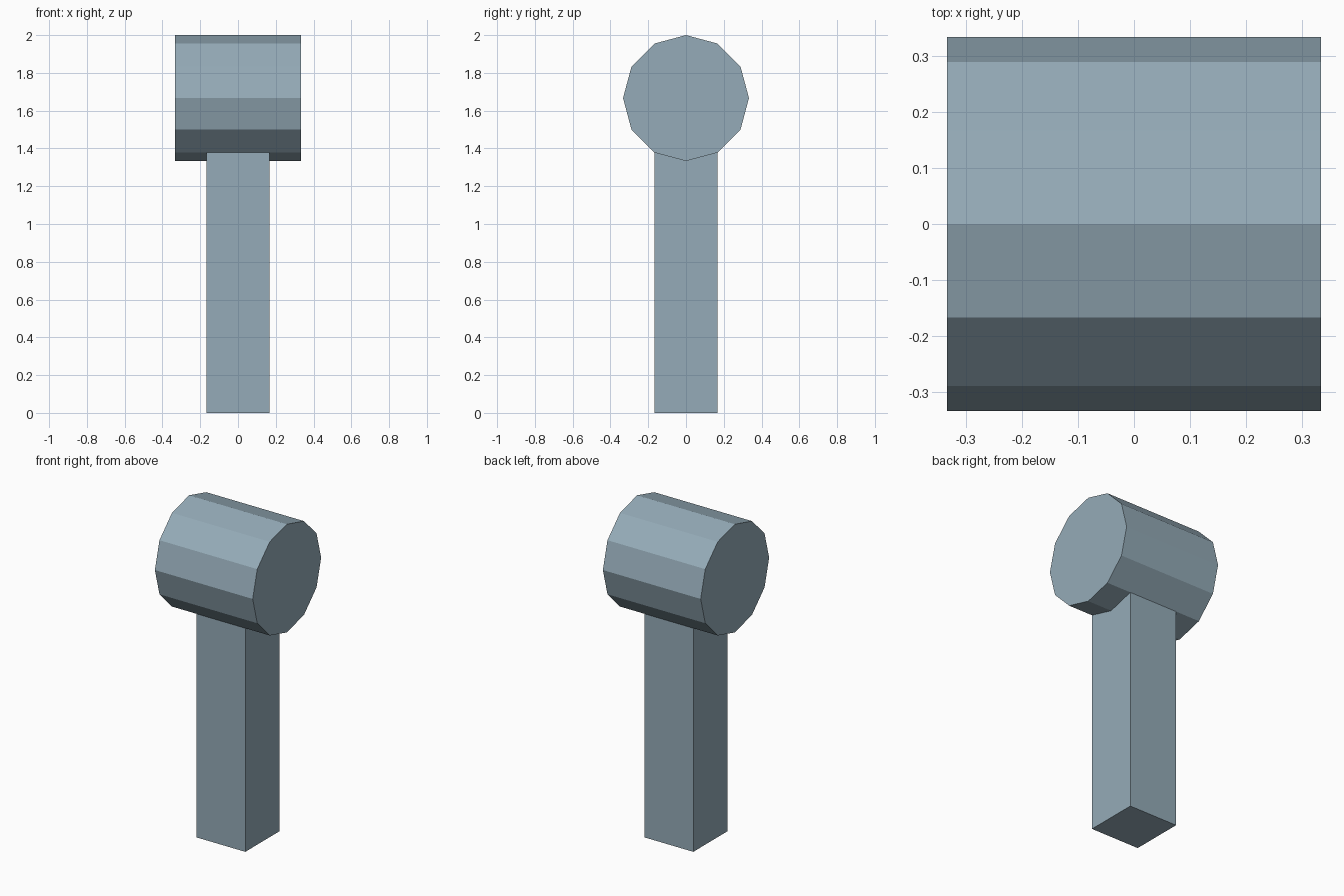
import bpy
import math

if "Cube" in bpy.data.objects:
    bpy.data.objects.remove(bpy.data.objects["Cube"])

R = 1 / 3  # head radius, also half its length

# Blue-grey metal for both parts
metal = bpy.data.materials.new("blue_grey_metal")
metal.diffuse_color = (0.30, 0.41, 0.48, 1)
metal.use_nodes = True
metal.node_tree.nodes["Principled BSDF"].inputs["Base Color"].default_value = metal.diffuse_color

# Square handle, its top buried in the head
top = 1.40
bpy.ops.mesh.primitive_cube_add(size=1, location=(0, 0, top / 2))
handle = bpy.context.object
handle.name = "handle"
handle.scale = (R, R, top)

# Twelve-sided head lying along x, with a corner at the top
bpy.ops.mesh.primitive_cylinder_add(
    vertices=12, radius=R, depth=2 * R,
    location=(0, 0, 2 - R), rotation=(0, math.pi / 2, 0))
head = bpy.context.object
head.name = "hammer_head"

# Flat faces throughout
for ob in (handle, head):
    ob.data.shade_flat()
    ob.data.materials.append(metal)
